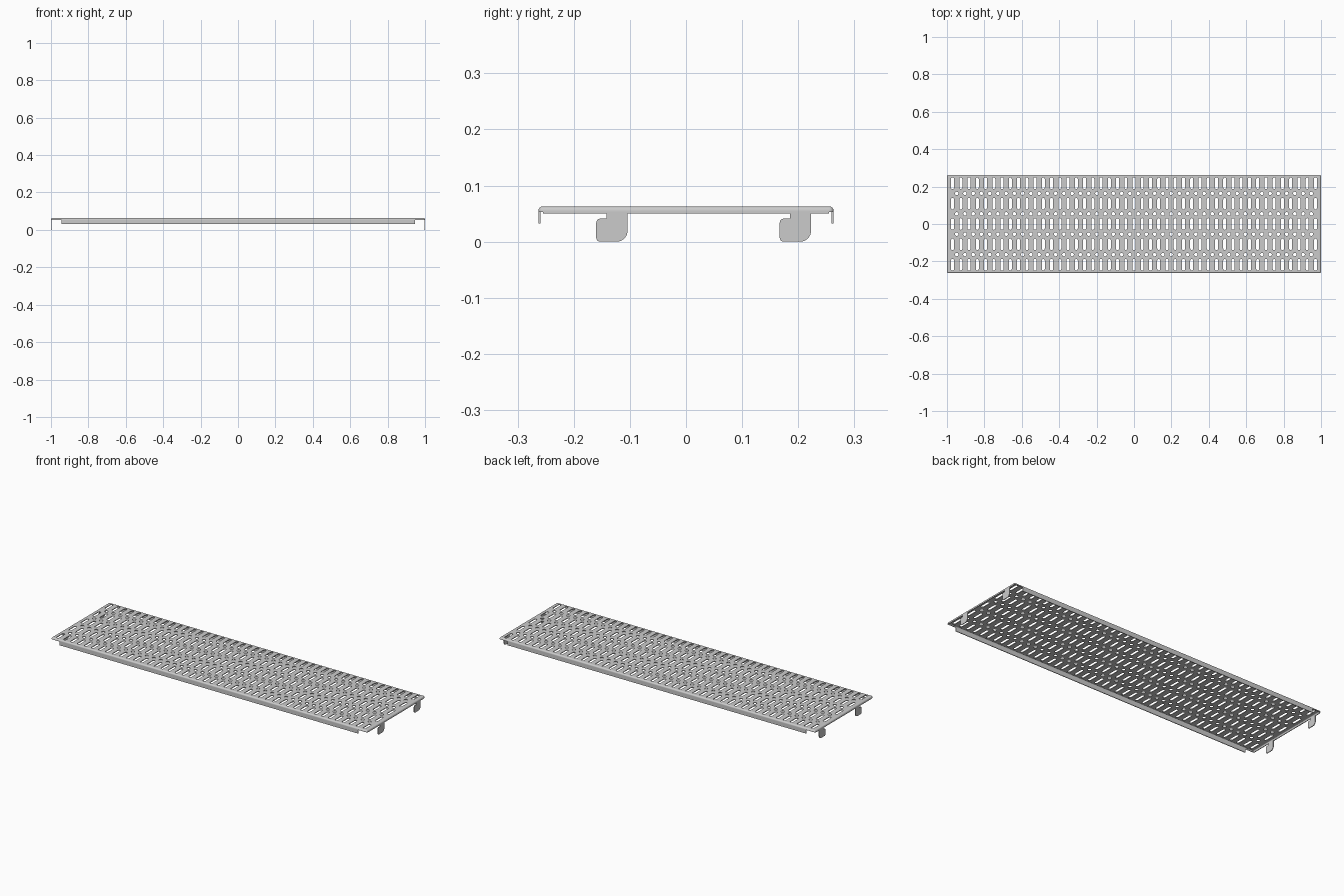
import bpy, bmesh, math
from mathutils import Vector

if "Cube" in bpy.data.objects:
    bpy.data.objects.remove(bpy.data.objects["Cube"])

HX, HY = 0.992, 0.255          # flat deck half size
TOP, T, R = 0.063, 0.004, 0.008  # top height, sheet thickness, bend radius
LIP = 0.053                    # bottom of the rolled rim


def arc(cx, cy, r, a0, a1, n):
    return [(cx + r * math.cos(math.radians(a0 + (a1 - a0) * i / n)),
             cy + r * math.sin(math.radians(a0 + (a1 - a0) * i / n))) for i in range(n + 1)]


def finish(ob):
    bm = bmesh.new()
    bm.from_mesh(ob.data)
    bmesh.ops.remove_doubles(bm, verts=bm.verts, dist=1e-5)
    bmesh.ops.recalc_face_normals(bm, faces=bm.faces)
    bm.to_mesh(ob.data)
    bm.free()
    bpy.ops.object.select_all(action='DESELECT')
    ob.select_set(True)
    bpy.context.view_layer.objects.active = ob
    bpy.ops.object.shade_smooth_by_angle(angle=math.radians(35))


def mesh_object(name, bm):
    me = bpy.data.meshes.new(name)
    bm.to_mesh(me)
    bm.free()
    ob = bpy.data.objects.new(name, me)
    bpy.context.collection.objects.link(ob)
    finish(ob)
    return ob


def prism(name, pts, place, push):
    """Extrude a flat outline; place maps 2D points to 3D."""
    bm = bmesh.new()
    f = bm.faces.new([bm.verts.new(place(*p)) for p in pts])
    out = bmesh.ops.extrude_face_region(bm, geom=[f])
    bmesh.ops.translate(bm, vec=Vector(push),
                        verts=[v for v in out['geom'] if isinstance(v, bmesh.types.BMVert)])
    return mesh_object(name, bm)


# Perforated deck: filled outline with slots and staggered round holes
PITCH = 0.0441
outlines = [[(-HX, -HY), (HX, -HY), (HX, HY), (-HX, HY)]]
w, half = 0.008, 0.031
for row in range(-2, 3):
    y = row * 0.109
    for k in range(-22, 23):
        x = k * PITCH
        outlines.append(arc(x, y + half - w, w, 0, 180, 6) + arc(x, y - half + w, w, 180, 360, 6))
for row in (-1.5, -0.5, 0.5, 1.5):
    for k in range(-22, 22):
        outlines.append(arc((k + 0.5) * PITCH, row * 0.109, 0.0095, 0, 360, 12)[:-1])

cu = bpy.data.curves.new("perforated_deck", 'CURVE')
cu.dimensions = '2D'
cu.fill_mode = 'BOTH'
cu.extrude = T / 2
for pts in outlines:
    s = cu.splines.new('POLY')
    s.points.add(len(pts) - 1)
    for p, (x, y) in zip(s.points, pts):
        p.co = (x, y, 0, 1)
    s.use_cyclic_u = True
deck = bpy.data.objects.new("perforated_deck", cu)
bpy.context.collection.objects.link(deck)
deck.location.z = TOP - T / 2
bpy.context.view_layer.objects.active = deck
deck.select_set(True)
bpy.ops.object.convert(target='MESH')
finish(bpy.context.view_layer.objects.active)

# Rolled rim: bent section swept round the deck with rounded corners
section = arc(0, TOP - R, R, 90, 0, 6) + [(R, LIP), (R - T, LIP)] + arc(0, TOP - R, R - T, 0, 90, 6)
path = []
for sx, sy, a0 in ((1, 1, 0), (-1, 1, 90), (-1, -1, 180), (1, -1, 270)):
    path += [(sx * HX, sy * HY, math.radians(a0 + 15 * i)) for i in range(7)]
bm = bmesh.new()
rings = [[bm.verts.new((cx + r * math.cos(a), cy + r * math.sin(a), z)) for r, z in section]
         for cx, cy, a in path]
for i, ring in enumerate(rings):
    nxt = rings[(i + 1) % len(rings)]
    for j in range(len(section)):
        k = (j + 1) % len(section)
        bm.faces.new((ring[j], nxt[j], nxt[k], ring[k]))
bmesh.ops.dissolve_degenerate(bm, dist=1e-6, edges=bm.edges)
mesh_object("rolled_rim", bm)

# Long side flanges, stopping short of the corners
for side, name in ((-1, "front_flange"), (1, "back_flange")):
    prism(name, [(-0.945, 0.032), (0.945, 0.032), (0.945, LIP), (-0.945, LIP)],
          lambda x, z: (x, side * (HY + R), z), (0, -side * T, 0))

# End flanges, each with two hooked tabs
hook = ([(-0.142, 0.05), (-0.142, 0.041)] + arc(-0.153, 0.034, 0.007, 90, 180, 4)
        + arc(-0.153, 0.007, 0.007, 180, 270, 4) + arc(-0.124, 0.02, 0.02, 270, 360, 8)
        + [(-0.104, 0.05)])
end = ([(-HY, LIP), (-HY, 0.05)] + hook + [(y + 0.327, z) for y, z in hook]
       + [(HY, 0.05), (HY, LIP)])
for side, name in ((-1, "left_hook_flange"), (1, "right_hook_flange")):
    prism(name, end, lambda y, z: (side * (HX + R), y, z), (-side * T, 0, 0))
